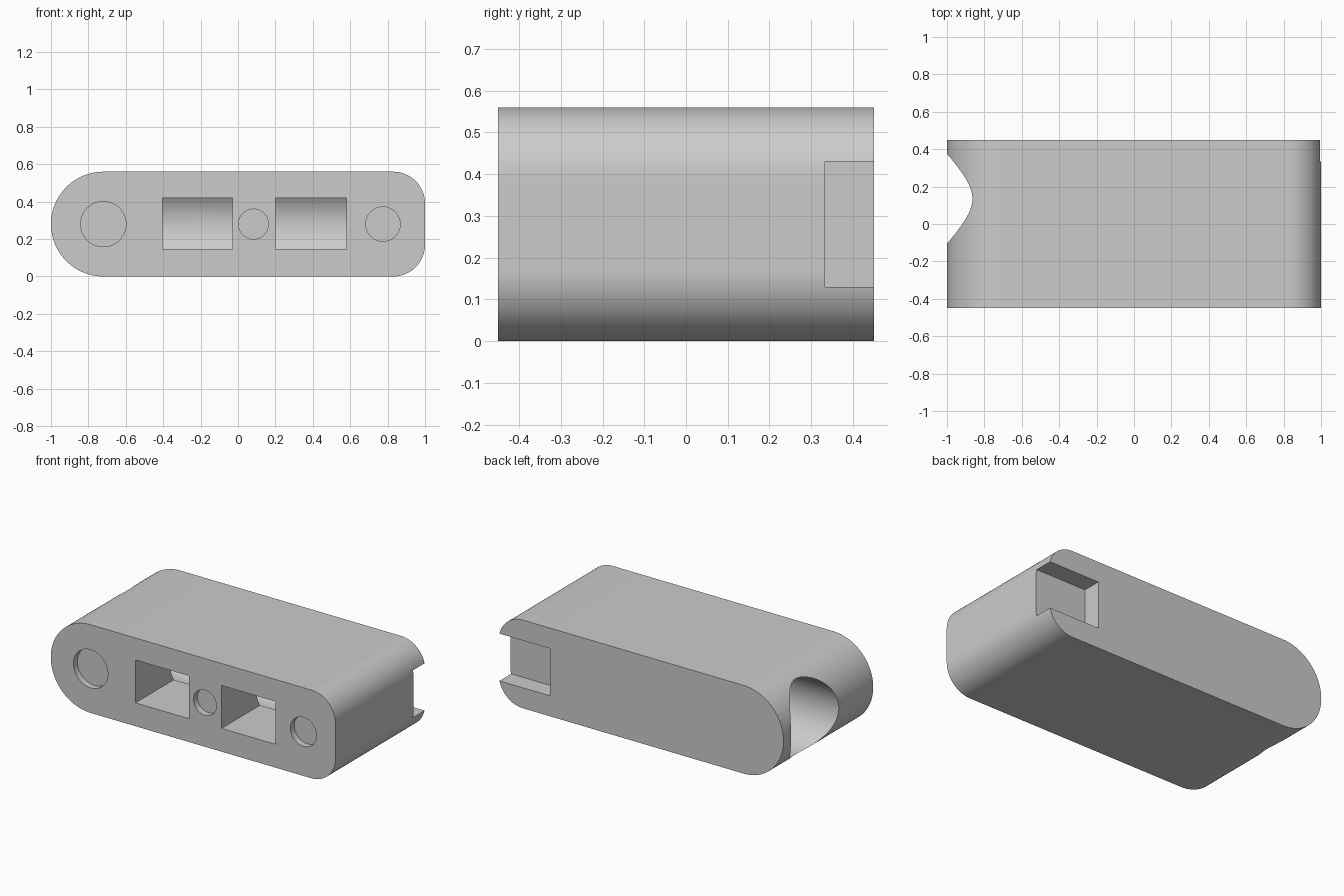
import bpy
import bmesh
from math import cos, sin, pi, radians
from mathutils import Matrix, Vector

if "Cube" in bpy.data.objects:
    bpy.data.objects.remove(bpy.data.objects["Cube"], do_unlink=True)

HALF_DEPTH, HEIGHT = 0.45, 0.56
MID = HEIGHT / 2

grey = bpy.data.materials.new("light grey")
grey.use_nodes = True
grey.diffuse_color = (0.6, 0.6, 0.6, 1)
grey.node_tree.nodes["Principled BSDF"].inputs["Base Color"].default_value = grey.diffuse_color


def add_object(name, bm):
    bmesh.ops.recalc_face_normals(bm, faces=bm.faces)
    mesh = bpy.data.meshes.new(name)
    bm.to_mesh(mesh)
    bm.free()
    mesh.materials.append(grey)
    obj = bpy.data.objects.new(name, mesh)
    bpy.context.collection.objects.link(obj)
    return obj


def box(name, low, high):
    bm = bmesh.new()
    low, high = Vector(low), Vector(high)
    bmesh.ops.create_cube(bm, size=1, matrix=Matrix.Translation((low + high) / 2)
                          @ Matrix.Diagonal((high - low).to_4d()))
    return add_object(name, bm)


def cylinder(name, radius, centre, length, axis, segments=64):
    bm = bmesh.new()
    turn = Matrix.Rotation(pi / 2, 4, "Y" if axis == "x" else "X")
    bmesh.ops.create_cone(bm, cap_ends=True, segments=segments, radius1=radius, radius2=radius,
                          depth=length, matrix=Matrix.Translation(centre) @ turn)
    return add_object(name, bm)


def corner(x, z, radius, start, steps=24):
    angles = [start + pi / 2 * i / steps for i in range(steps + 1)]
    return [(x + radius * cos(a), z + radius * sin(a)) for a in angles]


# Body: full round on one end, smaller rounded corners on the other
small, big = 0.17, MID
profile = (corner(1 - small, HEIGHT - small, small, 0)
           + corner(big - 1, MID, big, pi / 2)
           + corner(big - 1, MID, big, pi)[1:]
           + corner(1 - small, small, small, 1.5 * pi))
bm = bmesh.new()
face = bm.faces.new([bm.verts.new((x, -HALF_DEPTH, z)) for x, z in profile])
side = bmesh.ops.extrude_face_region(bm, geom=[face])["geom"]
bmesh.ops.translate(bm, vec=(0, 2 * HALF_DEPTH, 0),
                    verts=[v for v in side if isinstance(v, bmesh.types.BMVert)])
body = add_object("body", bm)

# Long blind bore, entering from the round end
bore_end = 0.6
bore_start = -1.2
cutters = [cylinder("bore_cutter", 0.24, ((bore_start + bore_end) / 2, 0.135, MID),
                    bore_end - bore_start, "x", 96)]

# Two front windows that open into the bore
for x1, x2 in ((-0.405, -0.03), (0.2, 0.58)):
    cutters.append(box("window_cutter", (x1, -0.6, 0.148), (x2, 0.1, 0.42)))

# Shallow round recesses on the front
for x, radius in ((-0.72, 0.121), (0.083, 0.08), (0.775, 0.092)):
    cutters.append(cylinder("recess_cutter", radius, (x, -HALF_DEPTH, MID), 0.08, "y"))

# Square notch at the back corner
cutters.append(box("notch_cutter", (0.64, 0.333, 0.13), (1.2, 0.6, 0.43)))

for cutter in cutters:
    cutter.hide_render = True
    cut = body.modifiers.new(cutter.name, "BOOLEAN")
    cut.operation = "DIFFERENCE"
    cut.solver = "EXACT"
    cut.object = cutter

# Keep the cut shape and discard the cutters
bpy.context.view_layer.update()
result = bpy.data.meshes.new_from_object(body.evaluated_get(bpy.context.evaluated_depsgraph_get()))
body.modifiers.clear()
body.data = result
result.name = "body"
for cutter in cutters:
    bpy.data.objects.remove(cutter, do_unlink=True)
result.materials.clear()
result.materials.append(grey)

bpy.ops.object.select_all(action="DESELECT")
body.select_set(True)
bpy.context.view_layer.objects.active = body
bpy.ops.object.shade_smooth_by_angle(angle=radians(30))
